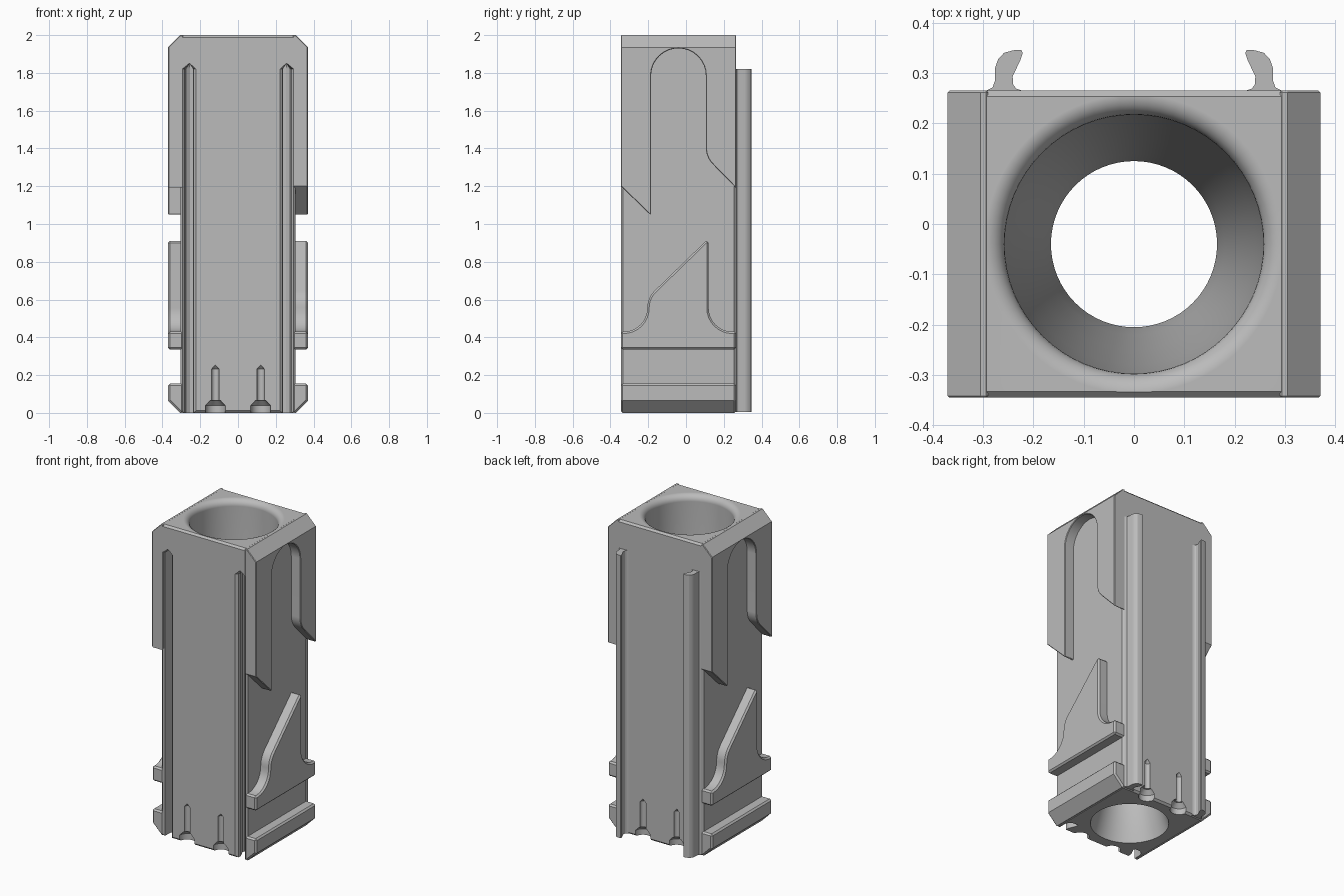
import bpy, bmesh
from math import sin, cos, radians
from mathutils import Vector, Matrix

if "Cube" in bpy.data.objects:
    bpy.data.objects.remove(bpy.data.objects["Cube"])

FRONT, BACK, MID = -0.345, 0.265, -0.04
CORE, OUTER, TOP = 0.305, 0.37, 2.0

grey = bpy.data.materials.new("plain_grey")
grey.use_nodes = True
grey.diffuse_color = (0.5, 0.5, 0.5, 1)
grey.node_tree.nodes["Principled BSDF"].inputs["Base Color"].default_value = (0.5, 0.5, 0.5, 1)


def make(name, bm):
    bmesh.ops.recalc_face_normals(bm, faces=bm.faces)
    me = bpy.data.meshes.new(name)
    bm.to_mesh(me)
    bm.free()
    me.materials.append(grey)
    ob = bpy.data.objects.new(name, me)
    bpy.context.collection.objects.link(ob)
    return ob


def loft(bm, rings):
    """Skin a stack of closed point rings and cap both ends."""
    loops = [[bm.verts.new(p) for p in ring] for ring in rings]
    n = len(loops[0])
    for a, b in zip(loops, loops[1:]):
        for i in range(n):
            j = (i + 1) % n
            bm.faces.new((a[i], a[j], b[j], b[i]))
    bm.faces.new(loops[0][::-1])
    bm.faces.new(loops[-1])


def lathe(bm, profile, x, y, steps):
    angles = [radians(360 * i / steps) for i in range(steps)]
    loft(bm, [[(x + r * cos(a), y + r * sin(a), z) for a in angles] for r, z in profile])


def arc(cy, cz, r, start, end, steps):
    angles = [radians(start + (end - start) * i / steps) for i in range(steps + 1)]
    return [(cy + r * cos(a), cz + r * sin(a)) for a in angles]


def bevel(ob, width):
    m = ob.modifiers.new("edge_chamfer", 'BEVEL')
    m.width = width
    m.segments = 1
    m.limit_method = 'ANGLE'
    m.angle_limit = radians(50)


def finish(ob):
    """Apply modifiers, then smooth only the gentle curves."""
    bpy.context.view_layer.update()
    dg = bpy.context.evaluated_depsgraph_get()
    me = bpy.data.meshes.new_from_object(ob.evaluated_get(dg))
    ob.modifiers.clear()
    ob.data = me
    bpy.ops.object.select_all(action='DESELECT')
    ob.select_set(True)
    bpy.context.view_layer.objects.active = ob
    bpy.ops.object.shade_smooth_by_angle(angle=radians(25))
    ob.modifiers.new("even_normals", 'WEIGHTED_NORMAL').keep_sharp = True


# Central block
bm = bmesh.new()
bmesh.ops.create_cube(bm, size=1)
bmesh.ops.scale(bm, vec=(2 * CORE, BACK - FRONT, TOP), verts=bm.verts)
bmesh.ops.translate(bm, vec=(0, MID, TOP / 2), verts=bm.verts)
block = make("block", bm)
bevel(block, 0.012)

cutters = []


def cut(name, bm):
    ob = make(name, bm)
    ob.hide_render = True
    cutters.append(ob)
    m = block.modifiers.new(name, 'BOOLEAN')
    m.operation = 'DIFFERENCE'
    m.solver = 'EXACT'
    m.object = ob


# Round bore with a softened rim, narrow neck and flared lower mouth
bm = bmesh.new()
rim = [(r, z) for r, z in arc(0.297, 1.96, 0.04, 180, 90, 6)]
bore = [(0.228, -0.05), (0.228, 0.0), (0.21, 0.06), (0.18, 0.17), (0.165, 0.3), (0.165, 0.45),
        (0.18, 0.65), (0.21, 1.0), (0.24, 1.4), (0.255, 1.75)]
lathe(bm, bore + rim + [(0.297, 2.05)], 0, MID, 64)
cut("bore_cutter", bm)

# Undercut slots up the front, with pointed ends
slot = [(0.3, -0.02), (0.296, 0), (0.284, 0.012), (0.284, 0.06), (0.276, 0.082), (0.255, 0.096),
        (0.218, 0.098), (0.214, 0.085), (0.237, 0.035), (0.236, 0.012), (0.222, 0), (0.22, -0.02)]
# Hooked rails on the back
hook = [(0.295, -0.01), (0.293, 0), (0.281, 0.006), (0.276, 0.02), (0.276, 0.045), (0.27, 0.062),
        (0.258, 0.075), (0.24, 0.08), (0.224, 0.081), (0.221, 0.075), (0.226, 0.06),
        (0.241, 0.028), (0.24, 0.012), (0.234, 0.004), (0.222, 0), (0.22, -0.01)]
pin = [(0.053, -0.05), (0.053, 0.038), (0.028, 0.065), (0.02, 0.066), (0.02, 0.232), (0.001, 0.253)]

rails = []
for side, word in ((1, "left"), (-1, "right")):
    bm = bmesh.new()
    rings = [[(side * x, FRONT + d, z) for x, d in slot] for z in (-0.05, 1.82)]
    rings.append([(side * (0.257 + (x - 0.257) * 0.03), FRONT + d, 1.85) for x, d in slot])
    loft(bm, rings)
    cut(word + "_slot_cutter", bm)

    bm = bmesh.new()
    loft(bm, [[(side * x, BACK + d, z) for x, d in hook] for z in (0.005, 1.82)])
    rails.append(make(word + "_hook_rail", bm))

    # Pin notches at the foot of the front and back
    for y, face in ((FRONT, "front"), (BACK, "back")):
        bm = bmesh.new()
        lathe(bm, pin, side * 0.12, y, 24)
        cut(f"{word}_{face}_notch_cutter", bm)

finish(block)
for ob in cutters:
    bpy.data.objects.remove(ob)
for ob in rails:
    finish(ob)

# Raised side panels as (y, z) outlines
upper = ([(FRONT, TOP), (FRONT, 1.2), (-0.19, 1.05), (-0.185, 1.05)]
         + arc(MID, 1.785, 0.145, 180, 0, 16)
         + arc(0.23, 1.405, 0.125, 180, 225, 5)
         + [(BACK, 1.19), (BACK, TOP)])
middle = ([(FRONT, 0.335), (FRONT, 0.43)]
          + arc(-0.33, 0.555, 0.125, -90, 0, 8)
          + arc(-0.08, 0.556, 0.125, 180, 135, 5)
          + [(0.105, 0.91), (0.12, 0.91)]
          + arc(0.245, 0.555, 0.125, 180, 270, 8)
          + [(BACK, 0.43), (BACK, 0.335)])
lower = [(FRONT, 0), (FRONT, 0.155), (BACK, 0.155), (BACK, 0)]
half_turn = Matrix.Translation((0, 2 * MID, 0)) @ Matrix.Rotation(radians(180), 4, 'Z')


def slice_corner(bm, point, normal):
    geom = bm.verts[:] + bm.edges[:] + bm.faces[:]
    bmesh.ops.bisect_plane(bm, geom=geom, plane_co=point, plane_no=normal, clear_outer=True)
    bmesh.ops.holes_fill(bm, edges=[e for e in bm.edges if e.is_boundary], sides=0)


for name, outline in (("upper", upper), ("middle", middle), ("lower", lower)):
    for turn, word in ((Matrix(), "left"), (half_turn, "right")):
        bm = bmesh.new()
        loft(bm, [[(x, y, z) for y, z in outline] for x in (0.29, OUTER)])
        if name == "upper":
            slice_corner(bm, Vector((CORE, 0, TOP)), Vector((1, 0, 1)))
        if name == "lower":
            slice_corner(bm, Vector((CORE, 0, 0)), Vector((1, 0, -1)))
        bmesh.ops.transform(bm, matrix=turn, verts=bm.verts)
        panel = make(f"{word}_{name}_panel", bm)
        bevel(panel, 0.01)
        finish(panel)
